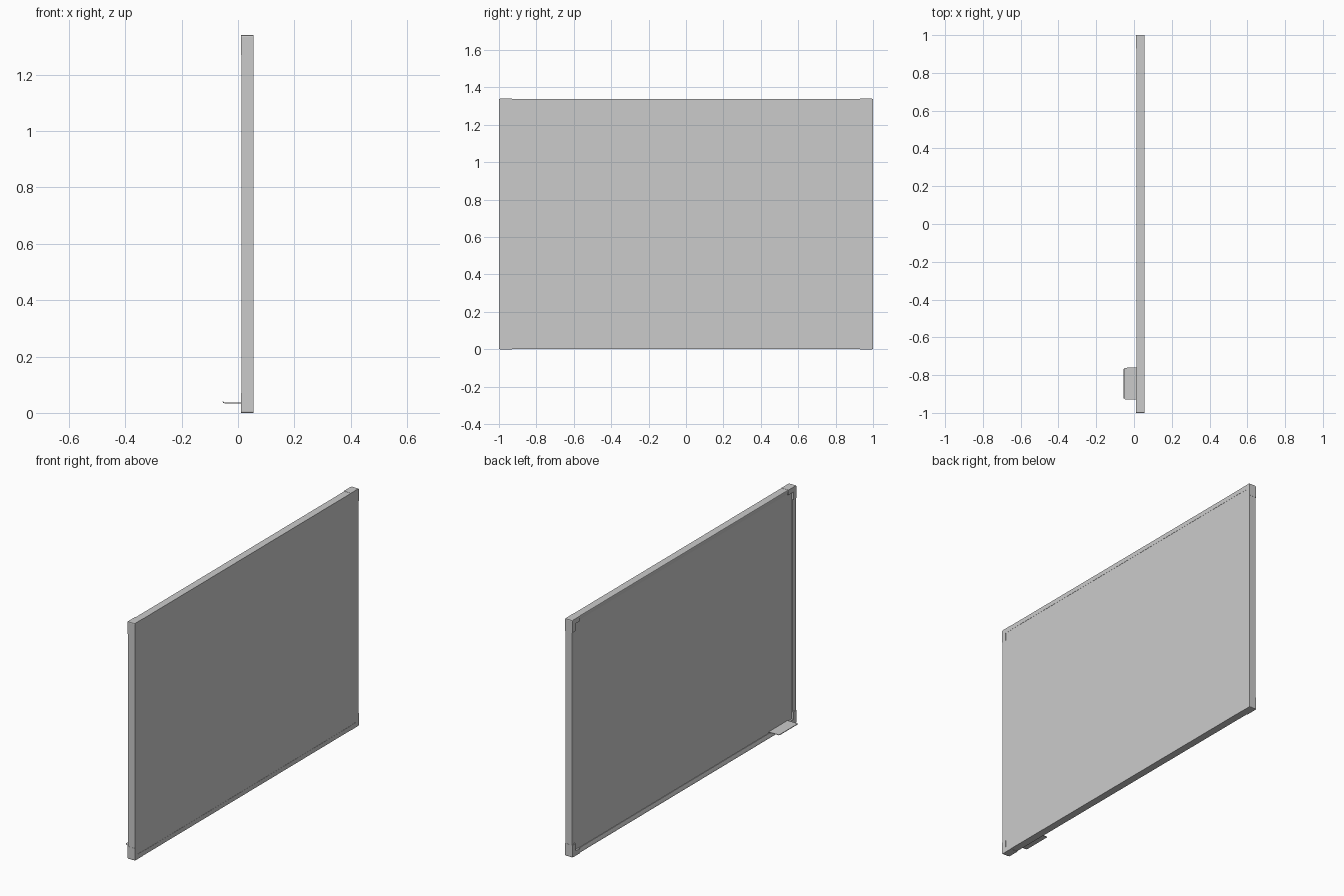
import bpy, bmesh, math

if "Cube" in bpy.data.objects:
    bpy.data.objects.remove(bpy.data.objects["Cube"])

W, H = 1.0, 1.34            # half width, height
XF, XB = 0.012, 0.055       # writing side, wall side
RIM, PANEL_X = 0.026, 0.02
E = 0.002                   # how far corner caps stand proud


def make(name, bm):
    bmesh.ops.recalc_face_normals(bm, faces=bm.faces)
    me = bpy.data.meshes.new(name)
    bm.to_mesh(me)
    bm.free()
    ob = bpy.data.objects.new(name, me)
    bpy.context.collection.objects.link(ob)
    return ob


def prism(name, pts, vec):
    """Extrude a closed outline along vec."""
    bm = bmesh.new()
    f = bm.faces.new([bm.verts.new(p) for p in pts])
    new = bmesh.ops.extrude_face_region(bm, geom=[f])["geom"]
    bmesh.ops.translate(bm, vec=vec, verts=[v for v in new if isinstance(v, bmesh.types.BMVert)])
    return make(name, bm)


# Writing panel with its back sheet
i = RIM - 0.004
prism("panel", [(PANEL_X, -W + i, i), (PANEL_X, W - i, i),
                (PANEL_X, W - i, H - i), (PANEL_X, -W + i, H - i)], (XB - 0.001 - PANEL_X, 0, 0))

# Mitred frame: (inset, x) profile swept round the four corners
profile = [(0.001, XB), (0.001, XF + 0.001), (0.003, XF), (0.008, XF),
           (RIM, PANEL_X - 0.003), (RIM, XB)]
bm = bmesh.new()
rings = []
for sy, sz in [(-1, -1), (1, -1), (1, 1), (-1, 1)]:
    rings.append([bm.verts.new((x, sy * (W - d), H / 2 + sz * (H / 2 - d))) for d, x in profile])
n = len(profile)
for a in range(4):
    r, s = rings[a], rings[(a + 1) % 4]
    for k in range(n):
        bm.faces.new((r[k], r[(k + 1) % n], s[(k + 1) % n], s[k]))
make("frame", bm)

# L-shaped corner caps with a rounded outer corner
L, R = 0.07, 0.006
for sy, ny in [(-1, "right"), (1, "left")]:
    for sz, nz in [(-1, "lower"), (1, "upper")]:
        arc = [(R - R * math.cos(t * math.pi / 8), R - R * math.sin(t * math.pi / 8)) for t in range(5)]
        outline = arc + [(L, 0), (L, RIM + E), (RIM + E, RIM + E), (RIM + E, L), (0, L)]
        pts = [(XF - E, sy * (W - u), H / 2 + sz * (H / 2 - v)) for u, v in outline]
        prism(f"corner_cap_{nz}_{ny}", pts, (XB - XF + E, 0, 0))

# Pen tray: thin shelf with an upturned lip, rounded outer corners
T = 0.003
shelf = [(0.016, 0.034), (-0.047, 0.034), (-0.052, 0.0355), (-0.055, 0.039)]
upper = [(-0.0535, 0.0405), (-0.0505, 0.038), (-0.0465, 0.034 + T), (0.016, 0.034 + T)]
tray = prism("pen_tray", [(x, -0.93, z) for x, z in shelf + upper], (0, 0, 0.17))
# the sweep runs along y, so turn the z offset into y
for v in tray.data.vertices:
    if v.co.z > 0.1:
        v.co.y, v.co.z = v.co.y + 0.17, v.co.z - 0.17
    # pull the lip ends in to round the outer corners
    if v.co.x < -0.045:
        t = min(1, (-0.045 - v.co.x) / 0.01)
        v.co.y += (0.008 * t) * (1 if v.co.y < -0.845 else -1)
bm = bmesh.new()
bm.from_mesh(tray.data)
bmesh.ops.recalc_face_normals(bm, faces=bm.faces)
bm.to_mesh(tray.data)
bm.free()
